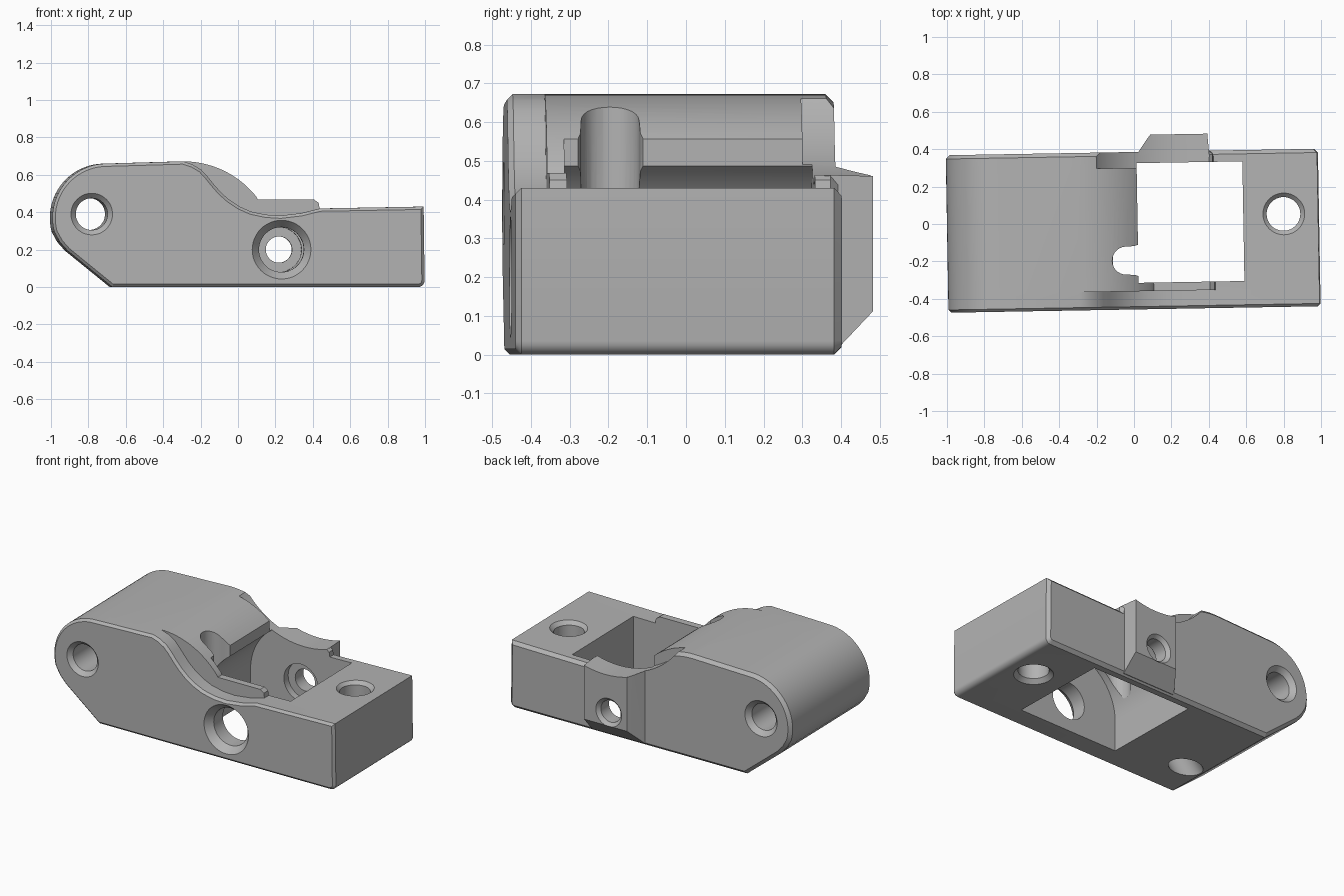
import bpy, bmesh, math
from mathutils import Vector

cube = bpy.data.objects.get("Cube")
if cube:
    bpy.data.objects.remove(cube, do_unlink=True)

grey = bpy.data.materials.new("plain grey")
grey.use_nodes = True
grey.diffuse_color = (0.45, 0.45, 0.45, 1)
grey.node_tree.nodes["Principled BSDF"].inputs["Base Color"].default_value = (0.45, 0.45, 0.45, 1)

# Maps (u, v, along) to xyz for an extrusion direction
PLACE = {"x": lambda u, v, w: (w, u, v),
         "y": lambda u, v, w: (u, w, v),
         "z": lambda u, v, w: (u, v, w)}


def finish(name, bm):
    bmesh.ops.recalc_face_normals(bm, faces=bm.faces[:])
    mesh = bpy.data.meshes.new(name)
    bm.to_mesh(mesh)
    bm.free()
    mesh.materials.append(grey)
    ob = bpy.data.objects.new(name, mesh)
    bpy.context.collection.objects.link(ob)
    return ob


def prism(name, pts, axis, start, end, chamfer=0):
    """Extrude a profile from start to end, chamfering the end cap."""
    bm = bmesh.new()
    place = PLACE[axis]
    step = math.copysign(chamfer, end - start)
    a = [bm.verts.new(place(u, v, start)) for u, v in pts]
    b = [bm.verts.new(place(u, v, end - step)) for u, v in pts]
    bm.faces.new(a)
    cap = bm.faces.new(b)
    for i in range(len(pts)):
        j = (i + 1) % len(pts)
        bm.faces.new((a[i], a[j], b[j], b[i]))
    bmesh.ops.recalc_face_normals(bm, faces=bm.faces[:])
    if chamfer:
        bmesh.ops.inset_region(bm, faces=[cap], thickness=chamfer, use_even_offset=True)
        bmesh.ops.translate(bm, verts=cap.verts[:], vec=Vector(place(0, 0, step)))
    return finish(name, bm)


def bore(name, centre, axis, steps, sides=48):
    """Round stepped cutter; steps are (position, radius)."""
    bm = bmesh.new()
    rings = []
    for w, r in steps:
        rings.append([bm.verts.new(PLACE[axis](
            centre[0] + r * math.cos(math.tau * i / sides),
            centre[1] + r * math.sin(math.tau * i / sides), w)) for i in range(sides)])
    for p, q in zip(rings, rings[1:]):
        for i in range(sides):
            j = (i + 1) % sides
            bm.faces.new((p[i], p[j], q[j], q[i]))
    bm.faces.new(rings[0])
    bm.faces.new(rings[-1])
    return finish(name, bm)


def combine(target, tool, operation):
    mod = target.modifiers.new("cut", "BOOLEAN")
    mod.operation = operation
    mod.solver = "EXACT"
    mod.object = tool
    bpy.context.view_layer.objects.active = target
    bpy.ops.object.modifier_apply(modifier=mod.name)
    bpy.data.objects.remove(tool, do_unlink=True)


def arc(cx, cz, r, a0, a1, n):
    return [(cx + r * math.cos(math.radians(a0 + (a1 - a0) * i / n)),
             cz + r * math.sin(math.radians(a0 + (a1 - a0) * i / n))) for i in range(n + 1)]


# Shared outline: block end, base, sloped corner and rounded nose
outline = ([(0.985, 0.43)] + arc(0.955, 0.035, 0.035, 0, -90, 5)
           + [(-0.68, 0.0), (-0.92, 0.195), (-0.96, 0.24)]
           + arc(-0.71, 0.37, 0.29, 195, 90, 20) + [(-0.3, 0.672)])

# Main body with domed head and raised lip
lip = arc(-0.3, 0.172, 0.5, 87, 38, 16) + [(0.10, 0.468), (0.40, 0.468), (0.425, 0.45), (0.43, 0.42)]
body = prism("arm_body", outline + lip, "y", -0.36, 0.385, 0.02)

# Front cheek with its swept top edge
sweep = [(-0.25, 0.655), (-0.205, 0.628), (-0.17, 0.59), (-0.136, 0.548), (-0.1, 0.507),
         (-0.056, 0.468), (0, 0.431), (0.06, 0.404), (0.14, 0.387), (0.22, 0.382),
         (0.33, 0.395), (0.43, 0.42)]
cheek = prism("front_cheek", outline + sweep, "y", -0.36, -0.457, 0.015)
combine(body, cheek, "UNION")

# Rear boss, sloped underneath
boss = prism("rear_boss", [(0.03, 0.35), (0.03, 0.385), (0.075, 0.45), (0.095, 0.476),
                           (0.40, 0.476), (0.41, 0.35)], "z", 0.01, 0.5)
under = prism("boss_slope", [(0.36, -0.01), (0.6, 0.243), (0.6, -0.1), (0.36, -0.1)], "x", -0.2, 0.6)
combine(boss, under, "DIFFERENCE")
combine(body, boss, "UNION")

# Dished top of the rear wall and boss
dish = bore("dish_cutter", (0.25, 1.0), "y", [(0.3, 0.56), (0.6, 0.56)], 96)
combine(body, dish, "DIFFERENCE")

# Open cavity with a curved undercut wall
pocket = ([(0.585, -0.1), (0.585, 1.0), (0.02, 1.0)]
          + arc(0.22, 0.2, 0.35, 125, 180, 14) + [(-0.13, -0.1)])
combine(body, prism("pocket_cutter", pocket, "y", -0.315, 0.325), "DIFFERENCE")

# Rounded slot in the head, flared at its mouth
slot = ([(0.05, -0.29), (0.0, -0.272)] + arc(-0.045, -0.195, 0.075, 270, 90, 14)
        + [(0.0, -0.118), (0.05, -0.10)])
combine(body, prism("slot_cutter", slot, "z", 0.3, 1.0), "DIFFERENCE")

# Round holes: nose pin, roller axle and vertical screw
holes = [
    ("nose_hole", (-0.79, 0.39), "y",
     [(-0.49, 0.143), (-0.43, 0.085), (0.355, 0.085), (0.415, 0.143)]),
    ("axle_hole", (0.225, 0.2), "y",
     [(-0.48, 0.175), (-0.41, 0.12), (0.37, 0.12), (0.37, 0.07), (0.455, 0.07), (0.5, 0.115)]),
    ("screw_hole", (0.80, 0.04), "z",
     [(-0.03, 0.145), (0.025, 0.09), (0.405, 0.09), (0.465, 0.15)]),
]
for name, centre, axis, steps in holes:
    combine(body, bore(name, centre, axis, steps), "DIFFERENCE")

# Blind slanted bore at the lower corner
slant = bore("slant_bore", (0, 0), "z", [(-0.3, 0.085), (0.22, 0.085)])
slant.location = (-0.56, -0.19, 0)
slant.rotation_euler = (0, math.radians(40), 0)
bpy.context.view_layer.update()
combine(body, slant, "DIFFERENCE")

# Slight turn of the whole arm, then smooth curved walls
body.rotation_euler.z = math.radians(1)
bpy.ops.object.select_all(action="DESELECT")
body.select_set(True)
bpy.context.view_layer.objects.active = body
bpy.ops.object.shade_smooth_by_angle(angle=math.radians(25))
